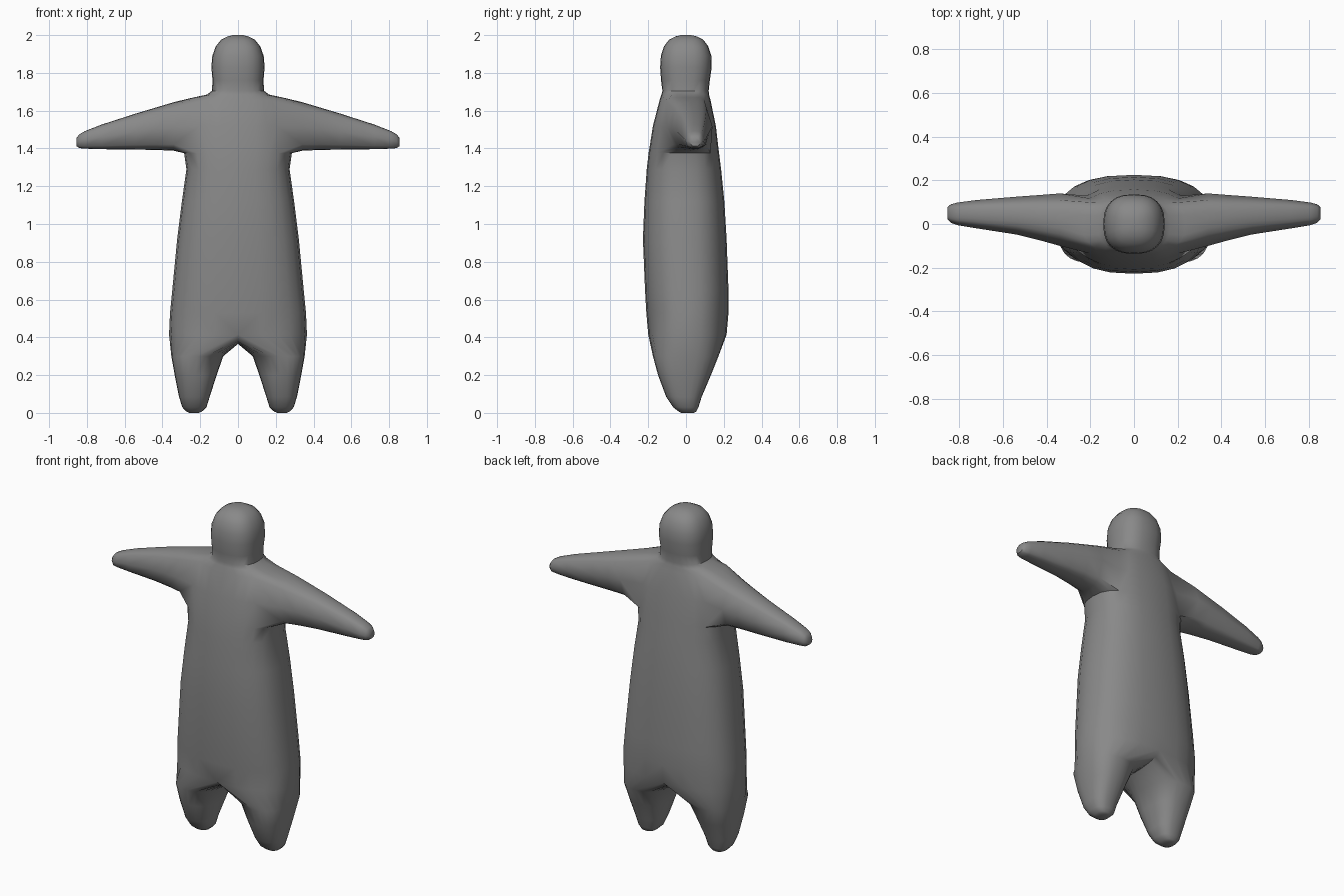
import bpy, bmesh, math
from mathutils import Matrix

if "Cube" in bpy.data.objects:
    bpy.data.objects.remove(bpy.data.objects["Cube"])

N = 12                 # steps from front to back around one side
LO, HI = 3, 9          # steps that frame the arm opening


def power(v, e):
    return 0.0 if abs(v) < 1e-6 else math.copysign(abs(v) ** e, v)


def oval(angle, a0, a1, b0, b1, e=0.8):
    """Point on a squarish oval filling the box a0..a1, b0..b1."""
    a = (a0 + a1) / 2 + (a1 - a0) / 2 * power(math.cos(angle), e)
    b = (b0 + b1) / 2 + (b1 - b0) / 2 * power(math.sin(angle), e)
    return a, b


def bridge(bm, r1, r2, closed, skip=()):
    n = len(r1)
    for i in range(n if closed else n - 1):
        if i not in skip:
            j = (i + 1) % n
            bm.faces.new((r1[i], r1[j], r2[j], r2[i]))


bm = bmesh.new()

# Torso and head: half rings (z, half width, front y, back y)
torso = [(0.415, 0.365, -0.2, 0.215), (0.53, 0.36, -0.21, 0.225),
         (0.65, 0.348, -0.217, 0.225), (0.92, 0.322, -0.228, 0.215),
         (1.12, 0.297, -0.22, 0.203), (1.29, 0.273, -0.208, 0.186),
         (1.375, 0.285, -0.198, 0.175), (1.52, 0.27, -0.175, 0.158),
         (1.655, 0.235, -0.14, 0.13), (1.685, 0.165, -0.13, 0.122),
         (1.705, 0.138, -0.125, 0.12), (1.76, 0.135, -0.132, 0.126),
         (1.83, 0.141, -0.137, 0.136), (1.89, 0.136, -0.133, 0.134),
         (1.94, 0.118, -0.117, 0.118), (1.975, 0.09, -0.09, 0.092),
         (1.993, 0.055, -0.056, 0.058), (2.0, 0.025, -0.025, 0.027)]
ARM_BOTTOM = 6         # ring at the armpit; the shoulder is two rings above
side = [math.pi * (i / N - 0.5) for i in range(N + 1)]
rings = []
for z, w, y0, y1 in torso:
    ring = []
    for t in side:
        x, y = oval(t, -w, w, y0, y1)
        ring.append(bm.verts.new((x, y, z)))
    rings.append(ring)
for k in range(len(rings) - 1):
    hole = range(LO, HI) if k in (ARM_BOTTOM, ARM_BOTTOM + 1) else ()
    bridge(bm, rings[k], rings[k + 1], False, hole)
bm.faces.new(rings[-1])

# Lift the shoulder ridge so that it slopes out into the arm
for i in range(LO + 1, HI):
    rings[ARM_BOTTOM + 2][i].co.z += 0.015

# Arm: rings (x, front y, back y, bottom z, top z)
arm = [(0.34, -0.1, 0.14, 1.388, 1.645), (0.43, -0.075, 0.133, 1.392, 1.618),
       (0.54, -0.048, 0.125, 1.394, 1.585), (0.72, -0.02, 0.11, 1.396, 1.527),
       (0.81, -0.005, 0.098, 1.399, 1.492), (0.84, 0.006, 0.09, 1.402, 1.475),
       (0.855, 0.022, 0.076, 1.412, 1.455)]
low, mid, top = rings[ARM_BOTTOM:ARM_BOTTOM + 3]
last = low[LO:HI + 1] + [mid[HI]] + top[LO:HI + 1][::-1] + [mid[LO]]
span = HI - LO
under = [math.radians(-135 + 90 * i / span) for i in range(span + 1)]
angles = under + [0.0] + [a + math.pi for a in under] + [math.pi]
for x, y0, y1, z0, z1 in arm:
    ring = [bm.verts.new((x, *oval(a, y0, y1, z0, z1, 0.85))) for a in angles]
    bridge(bm, last, ring, True)
    last = ring
bm.faces.new(last)

# Leg: starts at the lowest torso ring plus an arch between the legs
leg = [(0.3, 0.078, 0.353, -0.175, 0.172), (0.2, 0.113, 0.335, -0.148, 0.132),
       (0.085, 0.15, 0.312, -0.105, 0.083), (0.03, 0.167, 0.295, -0.068, 0.066),
       (0.008, 0.19, 0.275, -0.04, 0.055), (0.0, 0.208, 0.258, -0.025, 0.042)]
y0, y1 = torso[0][2:]
arch = []
for i in range(1, N):
    f = i / N
    z = 0.415 - 0.05 * math.sin(math.pi * f) ** 0.4
    arch.append(bm.verts.new((0, y1 + (y0 - y1) * f, z)))
last = rings[0] + arch
for z, x0, x1, y0, y1 in leg:
    ring = []
    for i in range(2 * N):
        x, y = oval(math.pi * (i / N - 0.5), x0, x1, y0, y1)
        ring.append(bm.verts.new((x, y, z)))
    bridge(bm, last, ring, True)
    last = ring
bm.faces.new(last)

# Other half
bmesh.ops.mirror(bm, geom=bm.verts[:] + bm.edges[:] + bm.faces[:],
                 matrix=Matrix.Identity(4), merge_dist=0.0005, axis='X')
bmesh.ops.remove_doubles(bm, verts=bm.verts[:], dist=0.0005)
bmesh.ops.recalc_face_normals(bm, faces=bm.faces[:])

mesh = bpy.data.meshes.new("body")
bm.to_mesh(mesh)
bm.free()
body = bpy.data.objects.new("body", mesh)
bpy.context.collection.objects.link(body)
grey = bpy.data.materials.new("grey")
grey.diffuse_color = (0.25, 0.25, 0.25, 1)
grey.use_nodes = True
grey.node_tree.nodes["Principled BSDF"].inputs["Base Color"].default_value = grey.diffuse_color
mesh.materials.append(grey)

bpy.context.view_layer.objects.active = body
body.select_set(True)
bpy.ops.object.shade_smooth_by_angle(angle=math.radians(45))
